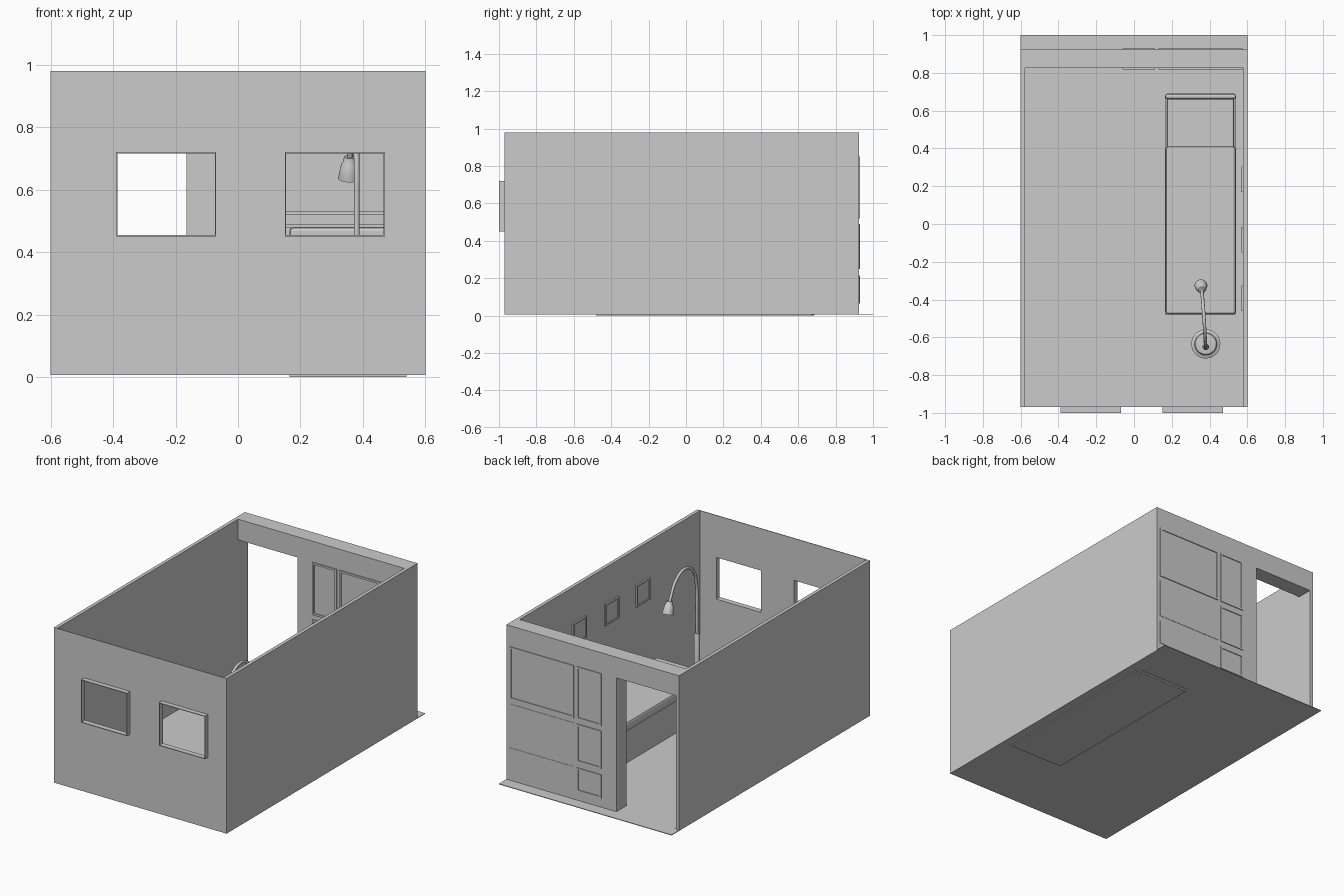
import bpy, bmesh, math
from mathutils import Vector

if "Cube" in bpy.data.objects:
    bpy.data.objects.remove(bpy.data.objects["Cube"])


def mesh_object(name, bm):
    bmesh.ops.recalc_face_normals(bm, faces=bm.faces)
    me = bpy.data.meshes.new(name)
    bm.to_mesh(me)
    bm.free()
    ob = bpy.data.objects.new(name, me)
    bpy.context.collection.objects.link(ob)
    return ob


def box(name, x, y, z, bevel=0, segments=1):
    bm = bmesh.new()
    bmesh.ops.create_cube(bm, size=1)
    for v in bm.verts:
        for i, (a, b) in enumerate((x, y, z)):
            v.co[i] = a if v.co[i] < 0 else b
    if bevel:
        bmesh.ops.bevel(bm, geom=bm.edges[:], offset=bevel, segments=segments,
                        affect='EDGES', profile=0.5)
    return mesh_object(name, bm)


def frame(name, u, w, depth, border, axis='y'):
    """Rectangular ring in the xz plane (axis y) or the yz plane (axis x)."""
    def point(a, d, h):
        return (a, d, h) if axis == 'y' else (d, a, h)
    bm = bmesh.new()
    rings = []
    for inset in (0, border):
        for d in depth:
            a0, a1, h0, h1 = u[0] + inset, u[1] - inset, w[0] + inset, w[1] - inset
            rings.append([bm.verts.new(point(a, d, h))
                          for a, h in ((a0, h0), (a1, h0), (a1, h1), (a0, h1))])
    for p, q in ((0, 1), (1, 3), (3, 2), (2, 0)):
        for i in range(4):
            j = (i + 1) % 4
            bm.faces.new((rings[p][i], rings[p][j], rings[q][j], rings[q][i]))
    return mesh_object(name, bm)


def lathe(name, profile, loc, direction=(0, 0, 1), steps=32):
    bm = bmesh.new()
    vs = [bm.verts.new((r, 0, z)) for r, z in profile]
    es = [bm.edges.new(p) for p in zip(vs, vs[1:])]
    bmesh.ops.spin(bm, geom=vs + es, cent=(0, 0, 0), axis=(0, 0, 1),
                   angle=2 * math.pi, steps=steps)
    bmesh.ops.remove_doubles(bm, verts=bm.verts, dist=1e-5)
    ob = mesh_object(name, bm)
    ob.location = loc
    ob.rotation_euler = Vector(direction).to_track_quat('Z', 'Y').to_euler()
    smooth(ob)
    return ob


def smooth(ob):
    bpy.ops.object.select_all(action='DESELECT')
    ob.select_set(True)
    bpy.context.view_layer.objects.active = ob
    bpy.ops.object.shade_smooth_by_angle(angle=math.radians(35))


# Room shell
box("floor", (-.6, .6), (-.97, 1), (.006, .01))
box("left_wall", (-.6, -.578), (-.97, .925), (.01, .98))
box("right_wall", (.578, .6), (-.97, .925), (.01, .98))
box("back_wall", (-.165, .58), (.825, .925), (.01, .98))
box("door_lintel", (-.58, -.165), (.825, .925), (.85, .98))

# Front wall with two window openings
windows = ((-.39, -.07), (.15, .47))
xs, zs = (-.578, -.39, -.07, .15, .47, .578), (.01, .45, .72, .98)
bm = bmesh.new()
grid = [[bm.verts.new((x, -.968, z)) for x in xs] for z in zs]
for r in range(3):
    for c in range(5):
        if not (r == 1 and c in (1, 3)):
            bm.faces.new((grid[r][c], grid[r][c + 1], grid[r + 1][c + 1], grid[r + 1][c]))
wall = mesh_object("front_wall", bm)
sol = wall.modifiers.new("thickness", 'SOLIDIFY')
sol.thickness, sol.offset = .004, 0
for i, u in enumerate(windows):
    frame(f"window_frame_{i}", u, (.45, .72), (-1, -.966), .004)

# Wall panelling on both faces of the back wall
for side, y0, y1 in (("inner", .818, .826), ("outer", .924, .93)):
    for r, w in enumerate(((.065, .215), (.25, .49), (.52, .85))):
        frame(f"{side}_narrow_panel_{r}", (-.06, .11), w, (y0, y1), .012)
        if r == 2 or side == "inner":
            frame(f"{side}_wide_panel_{r}", (.13, .575), w, (y0, y1), .012)
        else:
            box(f"{side}_wide_panel_{r}", (.13, .575), (.92, .927), w)

# Three small pictures on the right wall
for i, y in enumerate((.17, -.15, -.46)):
    frame(f"picture_frame_{i}", (y, y + .135), (.62, .755), (.568, .579), .01, 'x')
    box(f"picture_{i}", (.573, .579), (y + .008, y + .127), (.628, .747))

# Bed
box("bed_base", (.165, .54), (-.48, .67), (0, .21))
box("mattress", (.175, .53), (-.47, .668), (.205, .24), .008, 2)
box("blanket", (.168, .537), (-.478, .41), (.2, .26), .012, 2)
box("headboard", (.165, .54), (.66, .69), (0, .48), .012, 2)

# Floor lamp: base, sleeve, bent tube, shade
lathe("lamp_base", ((0, .01), (.077, .01), (.077, .025), (.06, .032), (.055, .04),
                    (.02, .045), (0, .045)), (.38, -.635, 0))
lathe("lamp_sleeve", ((0, .04), (.017, .04), (.017, .375), (.012, .385), (0, .385)),
      (.38, -.65, 0), steps=20)
path = ((.38, -.65, .37), (.38, -.65, .55), (.38, -.648, .68), (.377, -.61, .79),
        (.372, -.52, .84), (.365, -.42, .805), (.36, -.365, .73), (.358, -.345, .69))
cu = bpy.data.curves.new("lamp_tube", 'CURVE')
cu.dimensions = '3D'
cu.bevel_depth, cu.bevel_resolution, cu.resolution_u = .009, 3, 8
cu.use_fill_caps = True
sp = cu.splines.new('BEZIER')
sp.bezier_points.add(len(path) - 1)
for bp, co in zip(sp.bezier_points, path):
    bp.co = co
    bp.handle_left_type = bp.handle_right_type = 'AUTO'
bpy.context.collection.objects.link(bpy.data.objects.new("lamp_tube", cu))
lathe("lamp_shade", ((0, 0), (.018, 0), (.022, .02), (.026, .025), (.032, .06),
                     (.034, .075), (.029, .075), (.024, .035), (0, .03)),
      (.358, -.35, .705), (-.05, .35, -1), 24)
